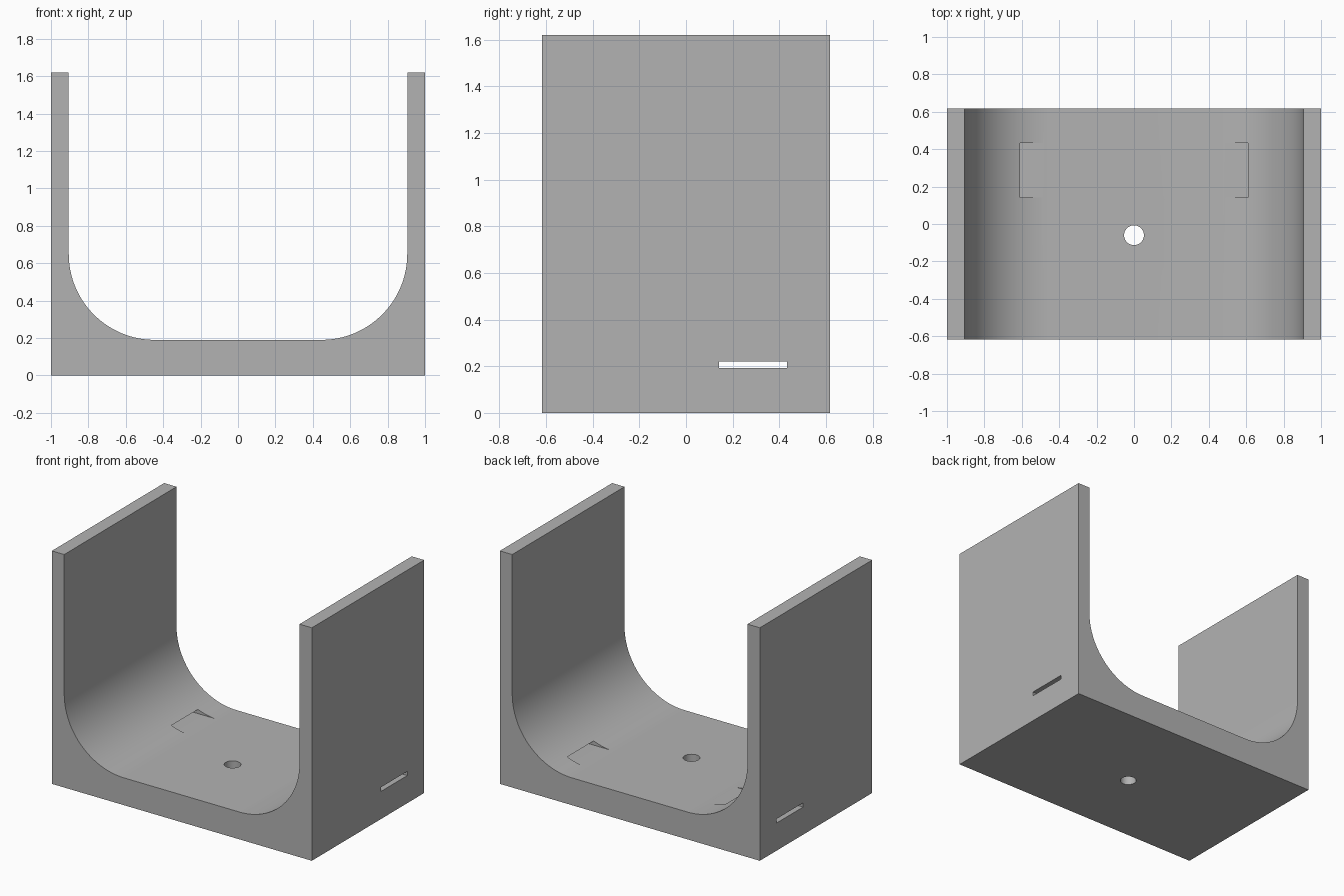
import bpy
import bmesh
from math import sin, cos, pi, radians

cube = bpy.data.objects.get("Cube")
if cube:
    bpy.data.objects.remove(cube, do_unlink=True)

# Overall dimensions
HALF_W, HALF_D, HEIGHT = 1.0, 0.617, 1.62
INNER, FLOOR, RADIUS = 0.905, 0.19, 0.46
ARC_STEPS = 32

grey = bpy.data.materials.new("plain grey")
grey.use_nodes = True
colour = (0.45, 0.45, 0.45, 1)
grey.diffuse_color = colour
grey.node_tree.nodes["Principled BSDF"].inputs["Base Color"].default_value = colour

# U-shaped profile: right half, then its mirror
half = [(HALF_W, 0), (HALF_W, HEIGHT), (INNER, HEIGHT)]
for i in range(ARC_STEPS + 1):
    a = pi / 2 * i / ARC_STEPS
    half.append((INNER - RADIUS + RADIUS * cos(a), FLOOR + RADIUS - RADIUS * sin(a)))
profile = half + [(-x, z) for x, z in reversed(half)]

# Extrude the profile along the depth
bm = bmesh.new()
face = bm.faces.new([bm.verts.new((x, -HALF_D, z)) for x, z in profile])
result = bmesh.ops.extrude_face_region(bm, geom=[face])
moved = [g for g in result["geom"] if isinstance(g, bmesh.types.BMVert)]
bmesh.ops.translate(bm, verts=moved, vec=(0, 2 * HALF_D, 0))
bmesh.ops.recalc_face_normals(bm, faces=bm.faces)
mesh = bpy.data.meshes.new("u_bracket")
bm.to_mesh(mesh)
bm.free()
bracket = bpy.data.objects.new("u_bracket", mesh)
bpy.context.collection.objects.link(bracket)
mesh.materials.append(grey)


def cut(cutter, name):
    """Subtract a helper solid from the bracket, then remove the helper."""
    cutter.name = name
    cutter.hide_render = True
    cutter.data.materials.append(grey)
    mod = bracket.modifiers.new(name, 'BOOLEAN')
    mod.operation = 'DIFFERENCE'
    mod.solver = 'EXACT'
    mod.object = cutter
    bpy.ops.object.select_all(action='DESELECT')
    bracket.select_set(True)
    bpy.context.view_layer.objects.active = bracket
    bpy.ops.object.modifier_apply(modifier=name)
    bpy.data.objects.remove(cutter, do_unlink=True)


# Strap slots through both walls, just above the floor
for side in (-1, 1):
    bpy.ops.mesh.primitive_cube_add(size=1, location=(side * 0.8, 0.287, 0.2065))
    slot = bpy.context.object
    slot.scale = (0.7, 0.29, 0.029)
    cut(slot, "slot_cutter")

# Screw hole through the floor
bpy.ops.mesh.primitive_cylinder_add(vertices=48, radius=0.053, depth=0.6,
                                    location=(0, -0.06, 0.1))
cut(bpy.context.object, "hole_cutter")

# Smooth fillets with crisp edges
bpy.ops.object.select_all(action='DESELECT')
bracket.select_set(True)
bpy.context.view_layer.objects.active = bracket
bpy.ops.object.shade_smooth_by_angle(angle=radians(20))
